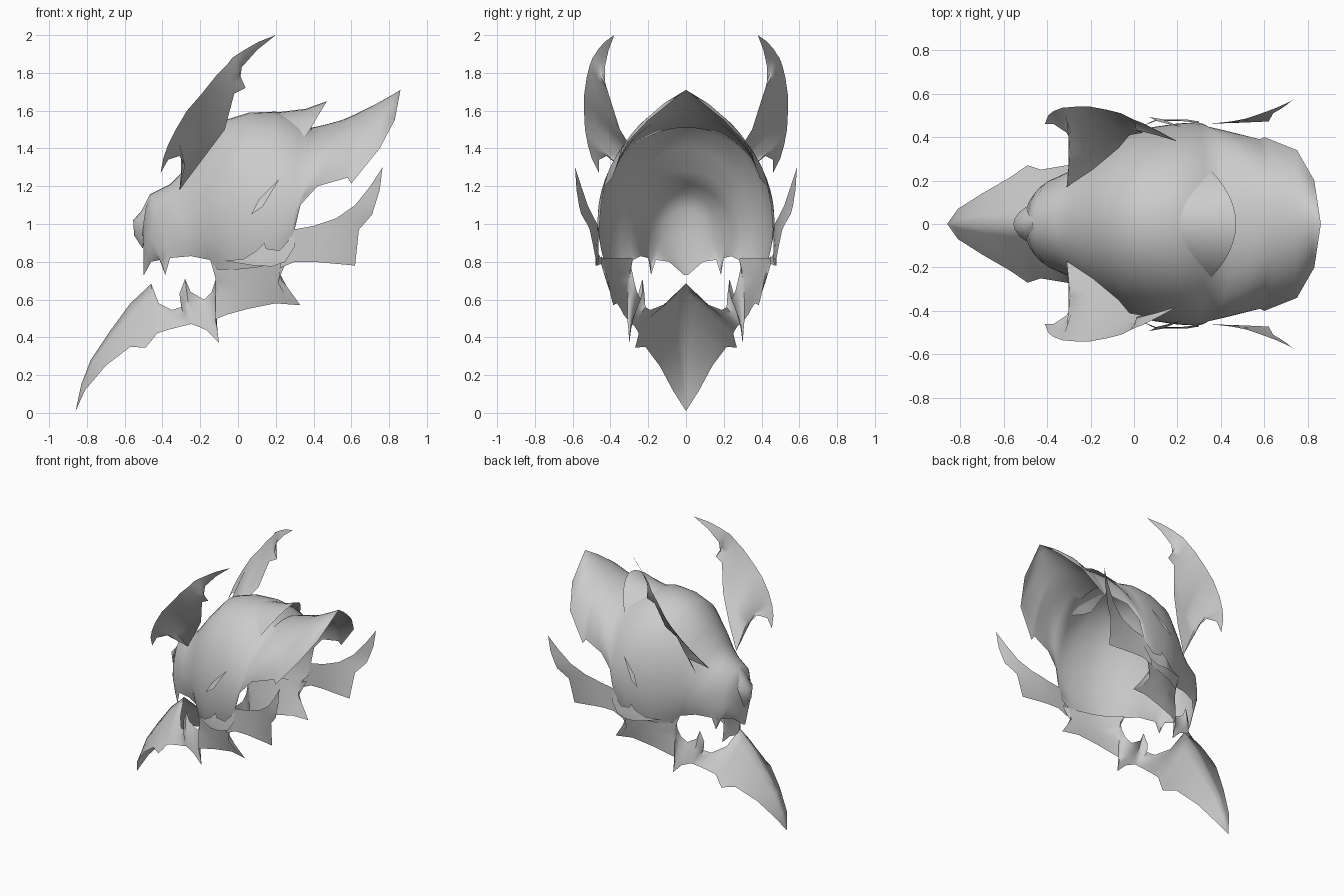
import bpy, bmesh, math
from mathutils import Vector

if "Cube" in bpy.data.objects:
    bpy.data.objects.remove(bpy.data.objects["Cube"])

COL = (0.6, 0.6, 0.6, 1)
bone = bpy.data.materials.new("pale grey")
bone.use_nodes = True
bone.diffuse_color = COL
bsdf = next(n for n in bone.node_tree.nodes if n.type == 'BSDF_PRINCIPLED')
bsdf.inputs["Base Color"].default_value = COL


def finish(name, bm):
    """Turn faces outward, mirror across y and shade smooth."""
    bmesh.ops.remove_doubles(bm, verts=bm.verts, dist=0.0005)
    bmesh.ops.recalc_face_normals(bm, faces=bm.faces)
    bm.normal_update()
    if sum(f.normal.y * f.calc_area() for f in bm.faces) < 0:
        bmesh.ops.reverse_faces(bm, faces=bm.faces)
    me = bpy.data.meshes.new(name)
    bm.to_mesh(me)
    bm.free()
    me.materials.append(bone)
    ob = bpy.data.objects.new(name, me)
    bpy.context.collection.objects.link(ob)
    mod = ob.modifiers.new("mirror", 'MIRROR')
    mod.use_axis = (False, True, False)
    mod.merge_threshold = 0.001
    bpy.ops.object.select_all(action='DESELECT')
    ob.select_set(True)
    bpy.context.view_layer.objects.active = ob
    bpy.ops.object.shade_smooth_by_angle(angle=math.radians(50))


def skin(name, rows):
    """Join rows of points into a sheet."""
    bm = bmesh.new()
    vs = [[bm.verts.new(p) for p in r] for r in rows]
    for a, b in zip(vs, vs[1:]):
        for i in range(len(a) - 1):
            bm.faces.new((a[i], a[i + 1], b[i + 1], b[i]))
    bmesh.ops.dissolve_degenerate(bm, edges=bm.edges, dist=0.0003)
    finish(name, bm)


def vault(name, stations, steps):
    """Arched ribs from a centre ridge (x, z) to a hem (x, z, y), each with its arc."""
    rows = []
    for rx, rz, hx, hz, hy, arc in stations:
        row = []
        for i in range(steps + 1):
            a = arc * i / steps
            t = (1 - math.cos(a)) / (1 - math.cos(arc))
            row.append((rx + (hx - rx) * t, hy * math.sin(a) / math.sin(arc),
                        rz + (hz - rz) * t))
        rows.append(row)
    skin(name, rows)


def ruled(name, edge_a, edge_b, bulge, steps=5):
    """Sheet between two edges, bowed outward in y."""
    rows = []
    for a, b in zip(edge_a, edge_b):
        a, b = Vector(a), Vector(b)
        bow = Vector((0, bulge * (a - b).length, 0))
        rows.append([a.lerp(b, i / steps) + bow * (i / steps) * (1 - i / steps)
                     for i in range(steps + 1)])
    skin(name, rows)


def plate(name, outline, depth, step=0.05):
    """Side outline (x, z), diced and bent to y = depth(x, z)."""
    bm = bmesh.new()
    f = bm.faces.new([bm.verts.new((x, 0, z)) for x, z in outline])
    bmesh.ops.triangulate(bm, faces=[f])
    for axis in (0, 2):
        for i in range(int(-1 / step), int(2 / step)):
            co, no = Vector((0, 0, 0)), Vector((0, 0, 0))
            co[axis], no[axis] = i * step + 0.003, 1
            bmesh.ops.bisect_plane(bm, geom=bm.verts[:] + bm.edges[:] + bm.faces[:],
                                   plane_co=co, plane_no=no)
    for v in bm.verts:
        v.co.y = depth(v.co.x, v.co.z)
    finish(name, bm)


# Skull shell, from the snout tip over the crown to the rear point
vault("skull_shell", [
    (-.50, .73, -.495, .735, .015, 1.57), (-.50, .85, -.46, .80, .09, 1.57),
    (-.505, .95, -.41, .81, .16, 1.57), (-.49, 1.08, -.385, .73, .185, 1.65),
    (-.46, 1.16, -.36, .82, .20, 1.75), (-.36, 1.21, -.25, .83, .24, 1.85),
    (-.29, 1.28, -.15, .81, .28, 1.9), (-.20, 1.40, -.11, .76, .32, 1.95),
    (-.07, 1.55, .0, .76, .385, 1.95), (.06, 1.59, .10, .77, .415, 1.95),
    (.20, 1.595, .20, .79, .43, 1.95), (.33, 1.56, .28, .87, .45, 1.85),
    (.39, 1.51, .30, .97, .46, 1.7), (.46, 1.525, .33, 1.10, .45, 1.57),
    (.55, 1.55, .42, 1.20, .43, 1.45), (.62, 1.58, .58, 1.245, .39, 1.2),
    (.66, 1.60, .60, 1.215, .40, 1.15), (.74, 1.64, .75, 1.40, .34, .8),
    (.81, 1.68, .83, 1.55, .20, .5), (.86, 1.71, .86, 1.71, 0, .5)], 16)

# Raised lip at the back of the crown
vault("crown_lip", [
    (.20, 1.59, .22, 1.49, .20, .5), (.28, 1.60, .27, 1.465, .23, .5),
    (.36, 1.61, .31, 1.455, .25, .5), (.47, 1.65, .345, 1.44, .255, .4)], 6)

# Nose ornament
vault("nose_bone", [
    (-.465, 1.16, -.462, 1.15, .02, .6), (-.51, 1.07, -.485, 1.09, .045, .6),
    (-.555, 1.02, -.495, 1.03, .08, .6), (-.55, .94, -.505, .95, .05, .6),
    (-.505, .87, -.503, .88, .015, .6)], 3)

# Horns: outer edge, then the hooked and barbed inner edge
ruled("horn", [
    (-.41, .46, 1.27), (-.395, .50, 1.35), (-.37, .52, 1.42), (-.33, .535, 1.50),
    (-.27, .54, 1.60), (-.20, .54, 1.68), (-.12, .525, 1.78), (-.06, .51, 1.84),
    (-.03, .495, 1.88), (0, .48, 1.90), (.04, .465, 1.925), (.11, .43, 1.965),
    (.20, .38, 2.0)], [
    (-.41, .46, 1.27), (-.37, .46, 1.34), (-.31, .42, 1.36), (-.28, .36, 1.31),
    (-.31, .17, 1.18), (-.19, .25, 1.34), (-.07, .35, 1.50), (-.02, .41, 1.69),
    (.04, .42, 1.72), (.01, .43, 1.76), (.02, .43, 1.83), (.10, .41, 1.92),
    (.20, .38, 2.0)], 0.08)

# Jaw: chin ridge and mouth rim, then the lower edge with barbs
ruled("jaw", [
    (-.86, 0, .01), (-.83, 0, .15), (-.78, 0, .28), (-.68, 0, .43), (-.57, 0, .58),
    (-.50, 0, .645), (-.46, 0, .685), (-.42, .10, .58), (-.35, .19, .545),
    (-.30, .215, .56), (-.31, .22, .63), (-.28, .23, .71), (-.25, .23, .64),
    (-.18, .24, .60), (-.14, .26, .64), (-.12, .275, .70), (-.12, .29, .77),
    (-.15, .28, .82), (-.05, .36, .82), (.05, .40, .82), (.15, .425, .82),
    (.20, .435, .82), (.24, .44, .82), (.27, .45, .83)], [
    (-.86, 0, .01), (-.81, .07, .12), (-.70, .14, .25), (-.57, .215, .35), (-.49, .27, .345),
    (-.46, .26, .38), (-.43, .25, .42), (-.37, .26, .44), (-.31, .27, .455),
    (-.27, .28, .465), (-.26, .28, .468), (-.25, .28, .47), (-.23, .285, .465),
    (-.17, .295, .44), (-.10, .30, .37), (-.11, .305, .44), (-.12, .31, .495),
    (-.06, .33, .52), (.05, .345, .55), (.20, .365, .58), (.33, .385, .57),
    (.25, .395, .62), (.21, .42, .69), (.25, .45, .79)], 0.1)

# Swept cheek fin
plate("cheek_fin", [
    (.29, .97), (.40, .99), (.52, 1.03), (.62, 1.10), (.70, 1.20), (.765, 1.30),
    (.75, 1.18), (.71, 1.05), (.64, .97), (.54, .89), (.59, .84), (.62, .78),
    (.50, .82), (.40, .80), (.30, .80), (.22, .765), (.24, .85), (.28, .91)],
    lambda x, z: .462 + .58 * max(0, x - .3) ** 2 * min(1, (z - .72) / .35))

# Scalloped cheek guard
plate("cheek_guard", [
    (-.07, .805), (.03, .815), (.10, .86), (.14, .90), (.15, .87), (.22, .86),
    (.30, .95), (.30, .88), (.25, .80), (.18, .775), (.08, .78)],
    lambda x, z: .48 - .45 * max(0, .1 - x) - .1 * max(0, z - .8))

# Small temple spike
plate("temple_spike", [(.22, 1.24), (.11, 1.13), (.10, 1.09), (.07, 1.05), (.13, 1.09), (.17, 1.16)],
      lambda x, z: .445 + .25 * max(0, 1.24 - z))
